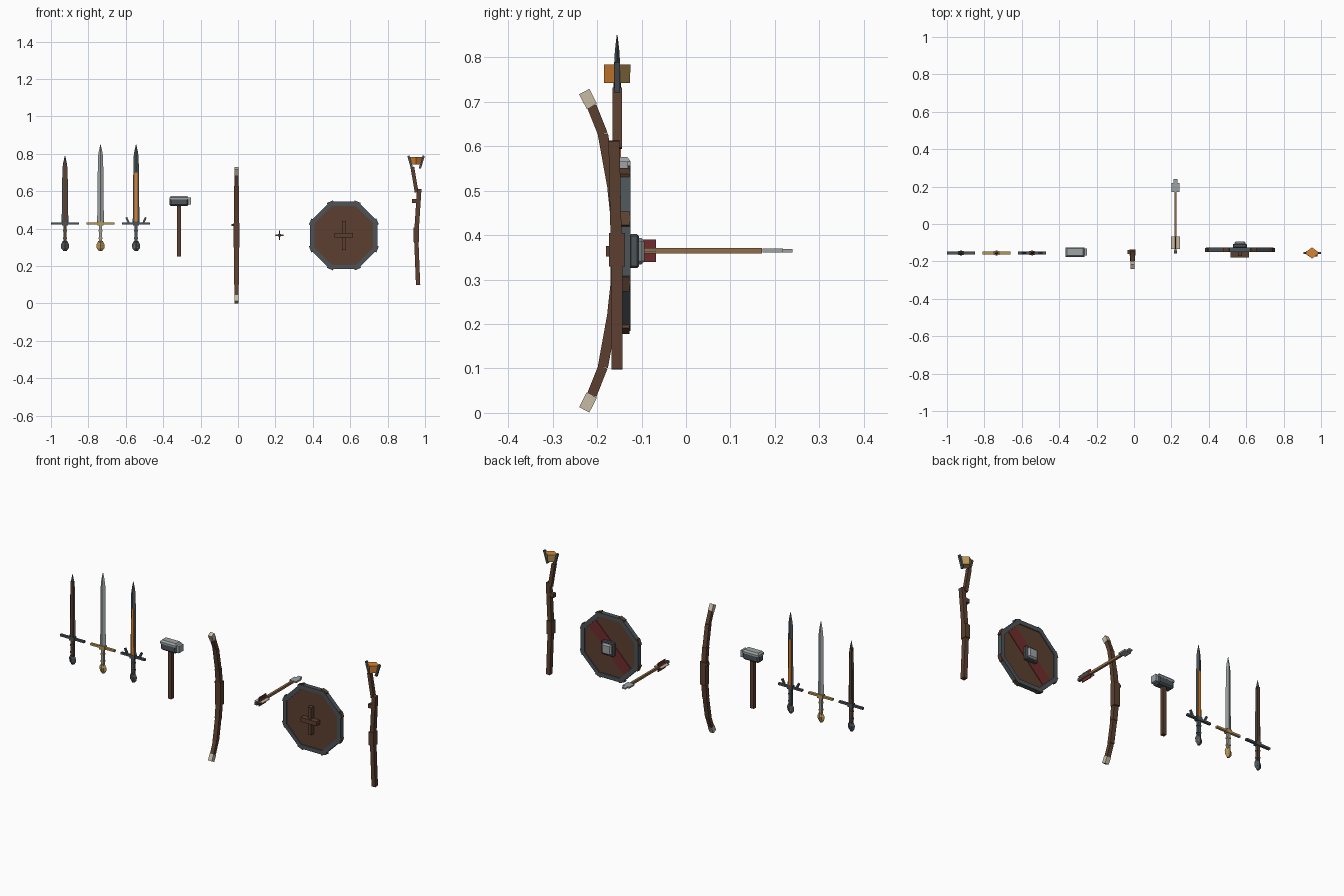
import bpy, bmesh, math
from mathutils import Vector, Matrix

if "Cube" in bpy.data.objects:
    bpy.data.objects.remove(bpy.data.objects["Cube"])


def mat(name, r, g, b):
    m = bpy.data.materials.new(name)
    m.diffuse_color = [((c / 255 + 0.055) / 1.055) ** 2.4 for c in (r, g, b)] + [1]
    m.use_nodes = True
    m.node_tree.nodes["Principled BSDF"].inputs["Base Color"].default_value = m.diffuse_color
    return m


WOOD = mat("dark wood", 92, 64, 48)
TAN = mat("tan wood", 145, 108, 72)
DARK = mat("dark steel", 76, 84, 89)
STEEL = mat("light steel", 158, 163, 165)
GOLD = mat("brass", 185, 150, 85)
ORANGE = mat("orange", 215, 130, 50)
RED = mat("dark red", 112, 44, 44)
BONE = mat("bone", 198, 187, 165)
Y = -0.155  # plane in which the weapons hang


def finish(name, bm, *mats):
    bmesh.ops.recalc_face_normals(bm, faces=bm.faces)
    me = bpy.data.meshes.new(name)
    bm.to_mesh(me)
    bm.free()
    for m in mats:
        me.materials.append(m)
    ob = bpy.data.objects.new(name, me)
    bpy.context.collection.objects.link(ob)
    return ob


def box(name, c, s, m, rot=None, bevel=0):
    bm = bmesh.new()
    bmesh.ops.create_cube(bm, size=1)
    bmesh.ops.scale(bm, vec=s, verts=bm.verts)
    if bevel:
        bmesh.ops.bevel(bm, geom=bm.edges[:], offset=bevel, segments=1, affect='EDGES')
    M = Matrix.Translation(c) @ (rot.to_4x4() if rot else Matrix.Identity(4))
    bmesh.ops.transform(bm, matrix=M, verts=bm.verts)
    return finish(name, bm, m)


def bar(name, p, q, w, d, m):
    """Box running from p to q, w wide and d deep."""
    p, q = Vector(p), Vector(q)
    rot = Vector((0, 0, 1)).rotation_difference(q - p).to_matrix()
    return box(name, (p + q) / 2, (w, d, (q - p).length), m, rot)


def loft(name, rings, *mats, diamond=True, rule=None):
    """Four-sided skin through rings of (x, y, z, half width, half depth)."""
    pts = [(-1, 0), (0, -1), (1, 0), (0, 1)] if diamond else [(-1, -1), (1, -1), (1, 1), (-1, 1)]
    bm = bmesh.new()
    loops = [[bm.verts.new((x + a * i, y + b * j, z)) for i, j in pts] for x, y, z, a, b in rings]
    for lo, hi in zip(loops, loops[1:]):
        for k in range(4):
            n = (k + 1) % 4
            bm.faces.new((lo[k], lo[n], hi[n], hi[k]))
    bm.faces.new(loops[0][::-1])
    bm.faces.new(loops[-1])
    bmesh.ops.recalc_face_normals(bm, faces=bm.faces)
    if rule:
        for f in bm.faces:
            f.material_index = rule(f)
    return finish(name, bm, *mats)


def sword(n, x, tip, blade, guard, grip, pommel, cap, strip=None, strip_top=0.7):
    loft(f"sword_{n}_blade", [(x, Y, 0.43, 0.018, 0.008), (x, Y, tip - 0.07, 0.014, 0.007),
                              (x, Y, tip - 0.035, 0.009, 0.005), (x, Y, tip, 0.001, 0.001)], blade)
    if strip:
        loft(f"sword_{n}_fuller", [(x, Y, 0.43, 0.009, 0.0095),
                                   (x, Y, strip_top, 0.007, 0.0085)], strip, diamond=False)
    box(f"sword_{n}_guard", (x, Y, 0.427), (0.15, 0.014, 0.011), guard)
    box(f"sword_{n}_guard_block", (x, Y, 0.427), (0.032, 0.022, 0.022), guard)
    box(f"sword_{n}_grip", (x, Y, 0.375), (0.017, 0.015, 0.10), grip)
    for z in (0.35, 0.39):
        box(f"sword_{n}_grip_band", (x, Y, z), (0.02, 0.018, 0.008), guard)
    loft(f"sword_{n}_pommel", [(x, Y, 0.28, 0.008, 0.006), (x, Y, 0.295, 0.02, 0.014),
                               (x, Y, 0.315, 0.022, 0.015), (x, Y, 0.335, 0.011, 0.01)], pommel)
    box(f"sword_{n}_pommel_cap", (x, Y, 0.305), (0.017, 0.02, 0.016), cap)


# Three swords
sword(1, -0.925, 0.79, DARK, DARK, WOOD, DARK, DARK, WOOD, 0.75)
sword(2, -0.735, 0.85, STEEL, GOLD, STEEL, GOLD, GOLD)
sword(3, -0.545, 0.85, DARK, DARK, DARK, DARK, ORANGE, ORANGE)
for s in (-1, 1):
    bar("sword_3_guard_prong", (-0.545 + s * 0.038, Y, 0.43), (-0.545 + s * 0.052, Y, 0.46),
        0.01, 0.01, DARK)

# Hammer
HX = -0.315
box("hammer_handle", (HX, -0.15, 0.39), (0.022, 0.022, 0.28), WOOD)
box("hammer_head", (HX, -0.15, 0.547), (0.10, 0.05, 0.054), DARK, bevel=0.008)
loft("hammer_top", [(HX, -0.15, 0.556, 0.0505, 0.0255), (HX, -0.15, 0.566, 0.0505, 0.0255),
                    (HX, -0.15, 0.576, 0.043, 0.018)], STEEL, diamond=False)
box("hammer_face", (HX + 0.057, -0.15, 0.547), (0.016, 0.038, 0.038), STEEL)

# Bow: limbs mirrored about the grip
BX, BZ = -0.008, 0.365
box("bow_grip", (BX, -0.153, BZ), (0.034, 0.032, 0.13), WOOD)
box("bow_arrow_rest", (BX - 0.02, -0.15, 0.42), (0.014, 0.02, 0.012), WOOD)
limb = [(-0.153, 0.03), (-0.165, 0.14), (-0.187, 0.262), (-0.212, 0.325), (-0.229, 0.358)]
for s in (-1, 1):
    for i, (a, b) in enumerate(zip(limb, limb[1:])):
        tip = i == 3
        w = 0.024 if tip else 0.028 - 0.003 * i
        bar("bow_tip" if tip else "bow_limb", (BX, a[0], BZ + s * a[1]),
            (BX, b[0], BZ + s * b[1]), w, 0.026 if tip else 0.024 - 0.001 * i,
            BONE if tip else WOOD)

# Arrow pointing backwards
AX, AZ = 0.222, 0.365
box("arrow_shaft", (AX, 0.013, AZ), (0.013, 0.315, 0.013), TAN)
box("arrow_nock", (AX, -0.15, AZ), (0.015, 0.016, 0.015), DARK)
box("arrow_fletching_upright", (AX, -0.1, AZ), (0.004, 0.066, 0.05), RED)
box("arrow_fletching_flat", (AX, -0.1, AZ), (0.05, 0.066, 0.004), BONE)
box("arrow_head", (AX, 0.195, AZ), (0.042, 0.046, 0.009), STEEL)
box("arrow_point", (AX, 0.228, AZ), (0.022, 0.024, 0.008), STEEL)

# Shield: octagonal board and rim
SX, SZ = 0.566, 0.364


def octagon(name, apothem, y0, y1, m, inner=None):
    bm = bmesh.new()
    R = 1 / math.cos(math.pi / 8)

    def ring(a, y):
        return [bm.verts.new((SX + a * R * math.cos((k + .5) * math.pi / 4), y,
                              SZ + a * R * math.sin((k + .5) * math.pi / 4))) for k in range(8)]
    loops = [ring(apothem, y0), ring(apothem, y1)]
    if inner:
        loops += [ring(inner, y1), ring(inner, y0)]
    pairs = list(zip(loops, loops[1:])) + ([(loops[-1], loops[0])] if inner else [])
    for a, b in pairs:
        for k in range(8):
            n = (k + 1) % 8
            bm.faces.new((a[k], a[n], b[n], b[k]))
    if not inner:
        bm.faces.new(loops[0])
        bm.faces.new(loops[1])
    finish(name, bm, m)


octagon("shield_board", 0.165, -0.146, -0.13, WOOD)
octagon("shield_rim", 0.18, -0.151, -0.125, DARK, inner=0.157)
for k in range(8):
    a = (k + .5) * math.pi / 4
    box("shield_rim_clasp", (SX + 0.186 * math.cos(a), -0.138, SZ + 0.186 * math.sin(a)),
        (0.018, 0.022, 0.035), WOOD, Matrix.Rotation(-a, 3, 'Y'))
box("shield_stripe", (SX, -0.129, SZ), (0.31, 0.005, 0.065), RED,
    Matrix.Rotation(-math.pi / 4, 3, 'Y'))
box("shield_boss_base", (SX, -0.117, SZ), (0.076, 0.022, 0.076), DARK, bevel=0.004)
box("shield_boss", (SX, -0.108, SZ), (0.06, 0.03, 0.06), STEEL, bevel=0.008)
box("shield_handle_upright", (SX, -0.158, SZ), (0.021, 0.024, 0.155), WOOD)
box("shield_handle_cross", (SX, -0.165, SZ), (0.10, 0.03, 0.024), WOOD)

# Crooked staff with a crystal head
bar("staff_lower", (0.963, Y, 0.098), (0.952, Y, 0.37), 0.023, 0.025, WOOD)
box("staff_grip", (0.953, Y, 0.367), (0.03, 0.036, 0.076), WOOD)
bar("staff_middle", (0.954, Y - 0.002, 0.38), (0.969, Y - 0.007, 0.612), 0.024, 0.025, WOOD)
box("staff_knob", (0.944, Y - 0.005, 0.548), (0.026, 0.022, 0.022), WOOD)
bar("staff_upper", (0.955, Y, 0.595), (0.932, Y, 0.73), 0.02, 0.021, WOOD)
bar("staff_prong_left", (0.931, Y, 0.72), (0.911, Y, 0.79), 0.012, 0.012, DARK)
bar("staff_prong_right", (0.972, Y, 0.722), (0.993, Y, 0.79), 0.012, 0.012, DARK)
loft("staff_crystal", [(0.952, Y, 0.742, 0.031, 0.029), (0.952, Y, 0.784, 0.04, 0.03)],
     ORANGE, GOLD, rule=lambda f: int(f.normal.y > 0.3 or f.normal.z < -0.9))
